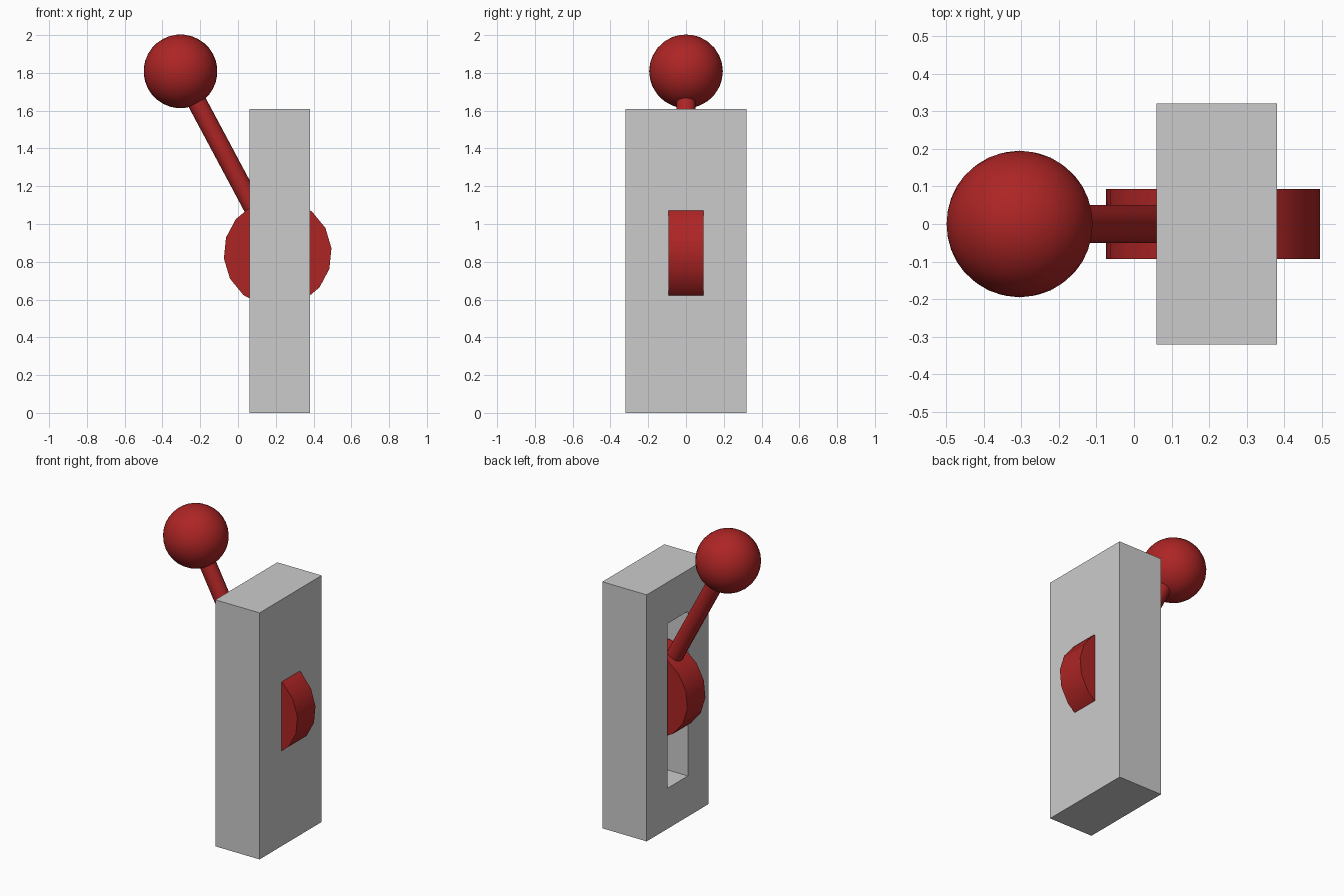
import bpy, bmesh, math
from math import pi, sin, cos

if "Cube" in bpy.data.objects:
    bpy.data.objects.remove(bpy.data.objects["Cube"])

red = bpy.data.materials.new("dark_red")
red.diffuse_color = (0.42, 0.018, 0.018, 1)
red.use_nodes = True
red.node_tree.nodes["Principled BSDF"].inputs["Base Color"].default_value = red.diffuse_color

PIVOT = (0.21, 0.0, 0.845)     # hub centre, where the lever starts
TILT = math.radians(28.1)      # lever lean toward -x
REACH = 1.092                  # pivot to knob centre


def along(d):
    """Point at distance d from the pivot along the lever."""
    return (PIVOT[0] - d * sin(TILT), 0, PIVOT[2] + d * cos(TILT))


def finish(name):
    ob = bpy.context.object
    ob.name = name
    ob.data.materials.append(red)
    bpy.ops.object.shade_smooth_by_angle(angle=math.radians(35))


# Housing: rectangular rings from the closed face, round the back, into the slot
bm = bmesh.new()


def ring(x, half_y, z0, z1):
    return [bm.verts.new((x, s * half_y, z))
            for s, z in ((-1, z0), (1, z0), (1, z1), (-1, z1))]


rings = [ring(0.38, 0.32, 0, 1.61), ring(0.06, 0.32, 0, 1.61),
         ring(0.06, 0.105, 0.265, 1.34), ring(0.31, 0.105, 0.265, 1.34)]
for a, b in zip(rings, rings[1:]):
    for i in range(4):
        j = (i + 1) % 4
        bm.faces.new((a[i], a[j], b[j], b[i]))
bm.faces.new(rings[0])
bm.faces.new(rings[-1])
bmesh.ops.recalc_face_normals(bm, faces=bm.faces)
mesh = bpy.data.meshes.new("housing")
bm.to_mesh(mesh)
bm.free()
bpy.context.collection.objects.link(bpy.data.objects.new("housing", mesh))

# Hub disc, passing through the housing
bpy.ops.mesh.primitive_cylinder_add(vertices=16, radius=0.286, depth=0.186,
                                    location=PIVOT, rotation=(pi / 2, -TILT, 0))
finish("hub_disc")

# Lever rod
bpy.ops.mesh.primitive_cylinder_add(vertices=16, radius=0.051, depth=REACH,
                                    location=along(REACH / 2), rotation=(0, -TILT, 0))
finish("lever_rod")

# Round knob
bpy.ops.mesh.primitive_uv_sphere_add(segments=32, ring_count=16, radius=0.195,
                                     location=along(REACH), rotation=(0, -TILT, 0))
finish("knob")
